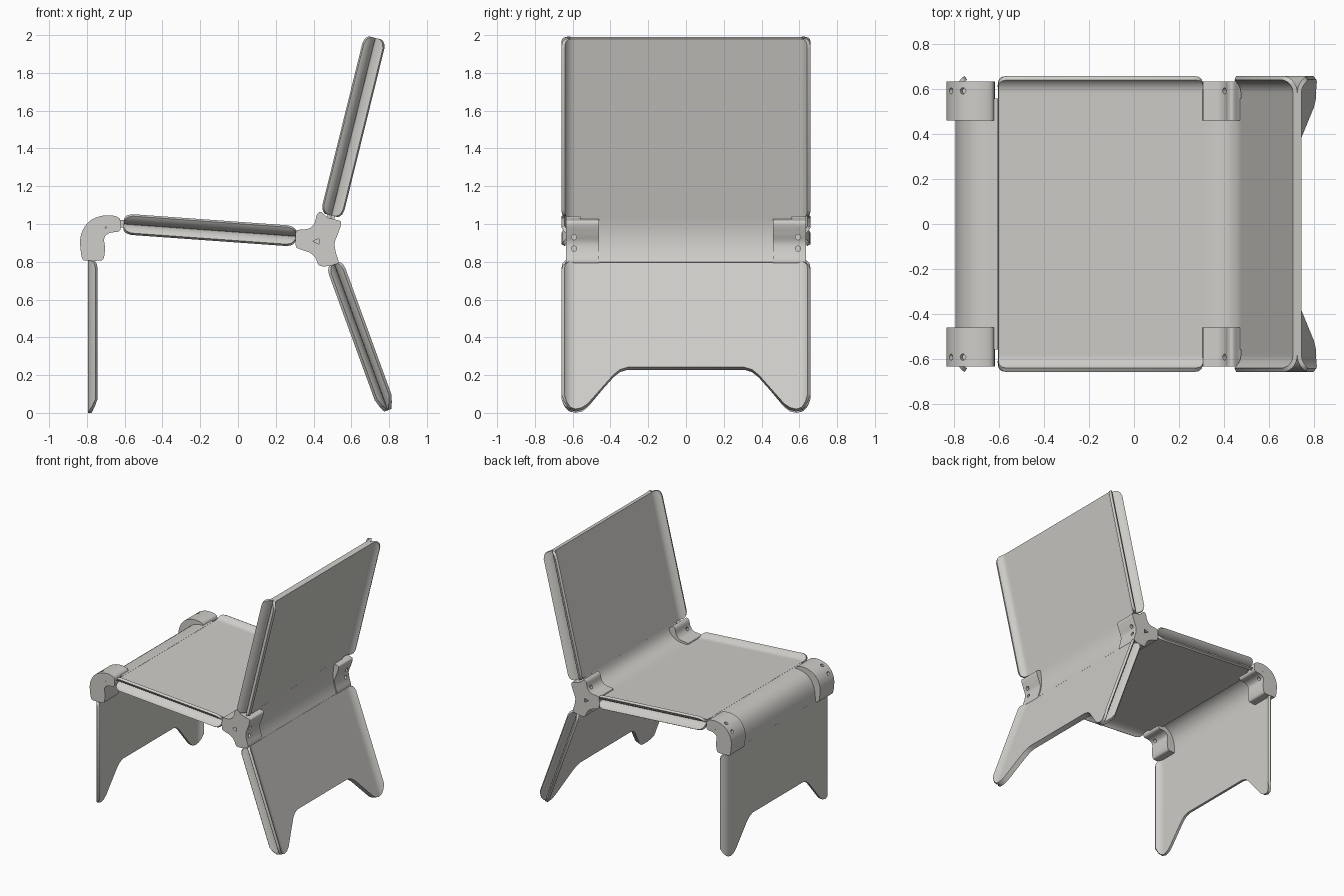
import bpy, bmesh, math
from mathutils import Vector

if "Cube" in bpy.data.objects:
    bpy.data.objects.remove(bpy.data.objects["Cube"])

mat = bpy.data.materials.new("warm grey")
mat.diffuse_color = (0.62, 0.61, 0.58, 1)
mat.use_nodes = True
mat.node_tree.nodes["Principled BSDF"].inputs["Base Color"].default_value = mat.diffuse_color

T = 0.02            # sheet thickness
Y0, W = 0.585, 0.066  # where the flared edge starts, and its width
BEND_Y = 0.56       # half width of the sheet at the bends


def make_object(name, bm):
    bmesh.ops.recalc_face_normals(bm, faces=bm.faces)
    me = bpy.data.meshes.new(name)
    bm.to_mesh(me)
    bm.free()
    me.materials.append(mat)
    ob = bpy.data.objects.new(name, me)
    bpy.context.collection.objects.link(ob)
    return ob


def activate(ob):
    bpy.ops.object.select_all(action='DESELECT')
    bpy.context.view_layer.objects.active = ob
    ob.select_set(True)


def apply_all(ob):
    activate(ob)
    for m in list(ob.modifiers):
        bpy.ops.object.modifier_apply(modifier=m.name)
    bpy.ops.object.shade_smooth_by_angle(angle=math.radians(35))


# Trims: how much a panel end is shortened at a given y / distance to side edge
def corner(y, s, r=0.045):
    return r - math.sqrt(max(0, r * r - (r - s) ** 2)) if s < r else 0


FOOT = [(0, .235), (.31, .235), (.35, .222), (.385, .192), (.52, .03),
        (.55, .008), (.585, 0), (.615, .008), (.638, .035), (.655, .085)]


def foot(y, s):
    for (a, za), (b, zb) in zip(FOOT, FOOT[1:]):
        if y <= b:
            return za + (zb - za) * (y - a) / (b - a)
    return FOOT[-1][1]


def panel(bm, p0, p1, side, rise, trim0, trim1):
    """Flat panel from p0 to p1 in x/z whose side edges flare out along the normal."""
    p0, p1 = Vector(p0), Vector(p1)
    d = p1 - p0
    length = d.length
    d.normalize()
    n = Vector((-d.y, d.x)) * side
    ang = 2 * math.atan(rise / W)
    R = W / math.sin(ang)
    cols = [(y, 0, R * ang + Y0 - y) for y in
            (0, .31, .33, .35, .37, .385, .45, .52, .535, .55, .57)]
    for i in range(13):
        a = ang * i / 12
        cols.append((Y0 + R * math.sin(a), R * (1 - math.cos(a)), R * (ang - a)))
    full = [(-y, o, s) for y, o, s in cols[:0:-1]] + cols
    prev = None
    for y, o, s in full:
        pair = []
        for u in (trim0(abs(y), s), length - trim1(abs(y), s)):
            q = p0 + d * u + n * (T / 2 + o)
            pair.append(bm.verts.new((q.x, y, q.y)))
        if prev:
            bm.faces.new((prev[0], pair[0], pair[1], prev[1]))
        prev = pair


def bend(bm, a, c, b, n=12):
    """Curved strip of sheet joining two panels."""
    a, c, b = Vector(a), Vector(c), Vector(b)
    prev = None
    for i in range(n + 1):
        t = i / n
        p = a * (1 - t) ** 2 + c * 2 * t * (1 - t) + b * t * t
        pair = [bm.verts.new((p.x, y, p.y)) for y in (-BEND_Y, BEND_Y)]
        if prev:
            bm.faces.new((prev[0], pair[0], pair[1], prev[1]))
        prev = pair


def sheet(name, panels, bends):
    bm = bmesh.new()
    for p in panels:
        panel(bm, *p)
    for b in bends:
        bend(bm, *b)
    ob = make_object(name, bm)
    m = ob.modifiers.new("thickness", 'SOLIDIFY')
    m.thickness, m.offset = T, 0
    apply_all(ob)


SEAT = (-.605, 1.0), (.305, .935)
BACK = (.495, 1.045), (.727, 1.985)
REAR = (.51, .79), (.793, .014)

# Front leg, seat top and backrest front in one bent sheet
sheet("seat_and_front_leg",
      [((-.795, .81), (-.795, 0), 1, .036, corner, foot),
       (*SEAT, 1, .040, corner, corner),
       (*BACK, 1, .046, corner, corner)],
      [((-.785, .81), (-.79, 1.022), (-.605, 1.01)),
       ((.305, .945), (.455, .933), (.485, 1.047))])
# Rear face of the backrest running into the rear leg
sheet("backrest_rear_and_rear_leg",
      [(*BACK, -1, .046, corner, corner),
       (*REAR, 1, .030, corner, foot)],
      [((.505, 1.043), (.468, .912), (.519, .794))])
# Underside of the seat running into the rear leg
sheet("seat_underside_and_rear_leg",
      [(*SEAT, -1, .040, corner, corner),
       (*REAR, -1, .030, corner, foot)],
      [((.305, .925), (.458, .913), (.501, .787)),
       ((-.66, .994), (-.63, .992), (-.605, .99))])


def smooth_loop(pts, n=5):
    """Closed Catmull-Rom curve through the points."""
    out, k = [], len(pts)
    P = [Vector(p) for p in pts]
    for i in range(k):
        a, b, c, d = P[i - 1], P[i], P[(i + 1) % k], P[(i + 2) % k]
        for j in range(n):
            t = j / n
            out.append(0.5 * (2 * b + (c - a) * t + (2 * a - 5 * b + 4 * c - d) * t * t
                              + (3 * b - a - 3 * c + d) * t ** 3))
    return out


def prism(bm, pts, y0, y1):
    ends = [[bm.verts.new((p[0], y, p[1])) for p in pts] for y in (y0, y1)]
    bm.faces.new(ends[0])
    bm.faces.new(ends[1][::-1])
    for i in range(len(pts)):
        bm.faces.new((ends[0][i - 1], ends[0][i], ends[1][i], ends[1][i - 1]))


def bracket(name, pts, holes, slot):
    """Solid corner bracket with bolt holes, mirrored to both sides."""
    bm = bmesh.new()
    prism(bm, smooth_loop(pts), .46, .635)
    ob = make_object(name, bm)
    bm = bmesh.new()
    for x, z, ang in holes:
        a = math.radians(ang)
        axis = Vector((math.cos(a), 0, math.sin(a)))
        M = axis.to_track_quat('Z', 'Y').to_matrix().to_4x4()
        M.translation = (x, .593, z)
        bmesh.ops.create_cone(bm, cap_ends=True, segments=16, radius1=.014,
                              radius2=.014, depth=.05, matrix=M)
    prism(bm, slot, .61, .66)
    cutter = make_object(name + "_cutter", bm)
    cutter.hide_render = True
    b = ob.modifiers.new("holes", 'BOOLEAN')
    b.operation, b.object, b.solver = 'DIFFERENCE', cutter, 'EXACT'
    m = ob.modifiers.new("both sides", 'MIRROR')
    m.use_axis = (False, True, False)
    apply_all(ob)
    bpy.data.objects.remove(cutter)


# Front corner brackets
bracket("front_bracket",
        [(-.822, .812), (-.834, .87), (-.834, .93), (-.812, .985), (-.768, 1.027),
         (-.70, 1.046), (-.635, 1.036), (-.621, 1.0), (-.628, .963), (-.68, .952),
         (-.708, .925), (-.704, .87), (-.713, .815), (-.74, .806), (-.79, .806)],
        [(-.762, 1.03, 116), (-.815, .98, 148), (-.70, .94, -45)],
        [(-.703, .98), (-.695, .98), (-.699, .988)])
# Three-armed rear brackets
bracket("rear_bracket",
        [(.306, .955), (.318, .968), (.375, .976), (.405, 1.005), (.418, 1.05),
         (.44, 1.064), (.475, 1.035), (.515, 1.024), (.546, 1.008), (.53, .95),
         (.512, .90), (.518, .85), (.532, .80), (.51, .785), (.465, .776),
         (.428, .782), (.41, .82), (.38, .848), (.325, .868), (.306, .885)],
        [(.405, 1.0, 135), (.52, .93, 0), (.515, .87, 0), (.41, .825, 220)],
        [(.395, .91), (.43, .892), (.43, .922)])
